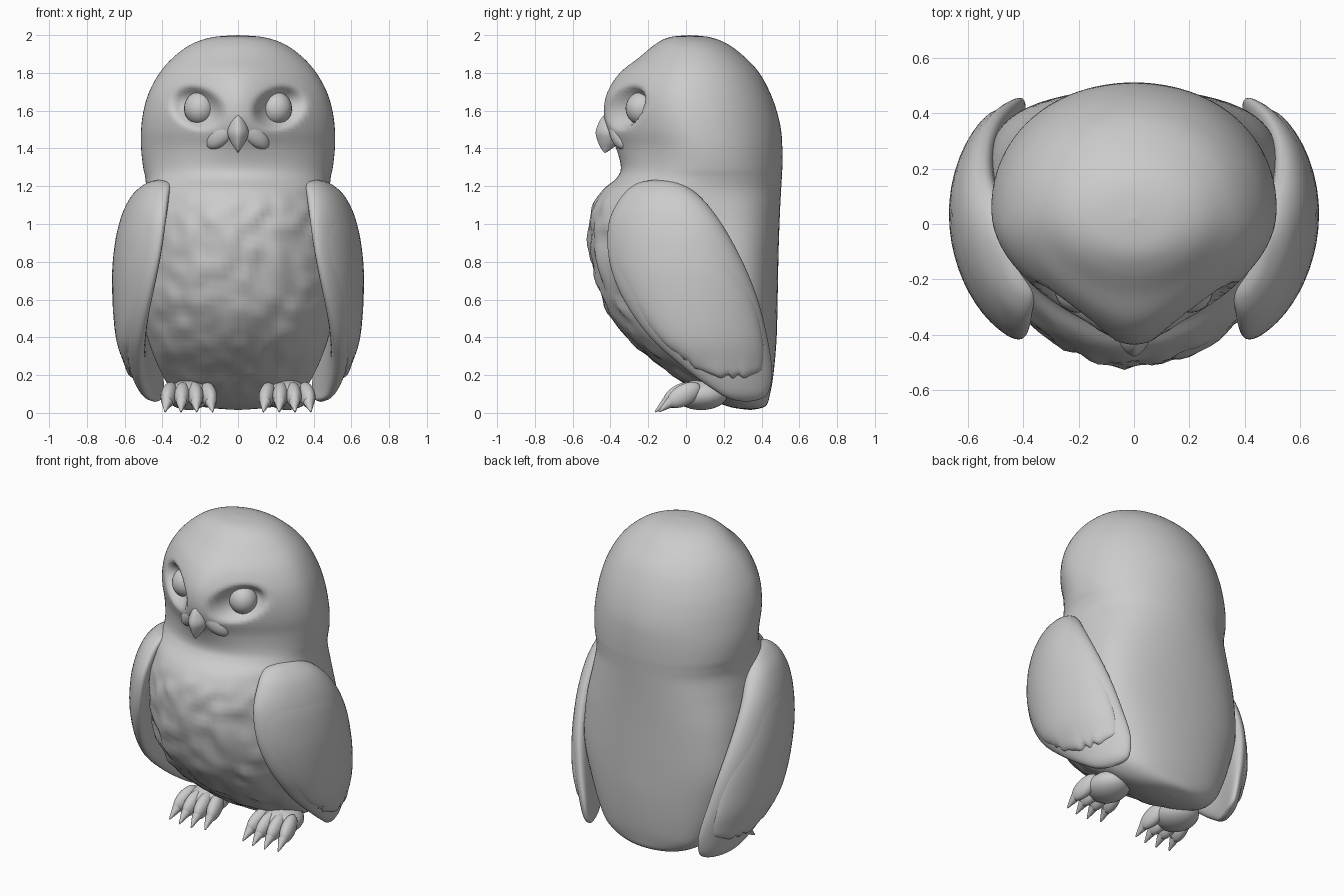
import bpy, bmesh, math
from mathutils import Vector, noise

cube = bpy.data.objects.get("Cube")
if cube:
    bpy.data.objects.remove(cube, do_unlink=True)

grey = bpy.data.materials.new("plain grey")
grey.use_nodes = True
COLOUR = (0.6, 0.6, 0.6, 1)
grey.diffuse_color = COLOUR
grey.node_tree.nodes["Principled BSDF"].inputs["Base Color"].default_value = COLOUR


def finish(ob, name):
    ob.name = name
    ob.data.materials.clear()
    ob.data.materials.append(grey)
    bpy.ops.object.select_all(action='DESELECT')
    ob.select_set(True)
    bpy.context.view_layer.objects.active = ob
    bpy.ops.object.shade_smooth_by_angle(angle=math.radians(60))
    return ob


def spline(rows, steps):
    """Smooth interpolation through rows of section values."""
    out = []
    for i in range(len(rows) - 1):
        quad = [rows[max(i - 1, 0)], rows[i], rows[i + 1], rows[min(i + 2, len(rows) - 1)]]
        for k in range(steps):
            t = k / steps
            out.append([b + 0.5 * t * (c - a + t * (2*a - 5*b + 4*c - d + t * (3*(b - c) + d - a)))
                        for a, b, c, d in zip(*quad)])
    return out + [list(rows[-1])]


def loft(name, rows, front=0, back=0, steps=6, segs=48, warp=None):
    """Rows: height, half width, front y, back y; the body adds front and back taper."""
    bm = bmesh.new()
    rings = []
    for row in spline(rows, steps):
        z, a, yf, yb = row[:4]
        p, q = row[4:6] if len(row) == 6 else (front, back)
        a = max(a, 0.0005)
        ring = []
        for k in range(segs):
            t = 2 * math.pi * k / segs
            s, c = math.sin(t), math.cos(t)
            x = a * c * (1 - (p if s < 0 else q) * s * s)
            v = Vector((x, (yf + yb) / 2 + s * (yb - yf) / 2, z))
            ring.append(bm.verts.new(warp(v, row) if warp else v))
        rings.append(ring)
    for r0, r1 in zip(rings, rings[1:]):
        for k in range(segs):
            n = (k + 1) % segs
            bm.faces.new((r0[k], r0[n], r1[n], r1[k]))
    bm.faces.new(rings[0])
    bm.faces.new(rings[-1])
    bmesh.ops.recalc_face_normals(bm, faces=bm.faces)
    me = bpy.data.meshes.new(name)
    bm.to_mesh(me)
    bm.free()
    ob = bpy.data.objects.new(name, me)
    bpy.context.collection.objects.link(ob)
    return finish(ob, name)


def ball(name, loc, scale, rot=(0, 0, 0)):
    bpy.ops.mesh.primitive_uv_sphere_add(segments=24, ring_count=14, location=loc, rotation=rot)
    ob = bpy.context.object
    ob.scale = scale
    return finish(ob, name)


def spike(name, base, tip, radius):
    base, tip = Vector(base), Vector(tip)
    bpy.ops.mesh.primitive_cone_add(vertices=12, radius1=radius, radius2=0.004,
                                    depth=(tip - base).length, location=(base + tip) / 2)
    ob = bpy.context.object
    ob.rotation_euler = (tip - base).to_track_quat('Z', 'Y').to_euler()
    return finish(ob, name)


# Head and body in one skin, with eye sockets and ruffled chest feathers
def sculpt(v, row):
    if v.y < 0.1 and v.z > 1.3:
        dx, dz = abs(v.x) - 0.215, v.z - 1.615
        u, w = dx * 0.9 + dz * 0.42, dz * 0.9 - dx * 0.42
        d = (u / 0.155) ** 2 + (w / 0.115) ** 2
        if d < 1:
            v.y += 0.095 * (1 - d) ** 2 * (1 + 2 * d)
    elif v.z < 1.2 and v.y < 0.2:
        fade = min(1, (1.2 - v.z) * 6) * min(1, (0.2 - v.y) * 4)
        v.y += fade * 0.024 * noise.noise(Vector((v.x * 12, v.y * 6, v.z * 11)))
    return v


loft("body", [
    (2.0, 0, 0.02, 0.02, 0, 0),
    (1.988, 0.14, -0.09, 0.13, 0, 0),
    (1.95, 0.25, -0.165, 0.225, 0.05, 0),
    (1.88, 0.345, -0.25, 0.315, 0.2, 0),
    (1.8, 0.415, -0.35, 0.388, 0.37, 0),
    (1.7, 0.47, -0.415, 0.443, 0.48, 0),
    (1.6, 0.5, -0.435, 0.48, 0.5, 0),
    (1.5, 0.513, -0.42, 0.503, 0.45, 0),
    (1.4, 0.513, -0.37, 0.51, 0.3, -0.02),
    (1.3, 0.502, -0.345, 0.51, 0.1, -0.06),
    (1.24, 0.49, -0.37, 0.507, 0, -0.11),
    (1.17, 0.488, -0.45, 0.503, 0, -0.19),
    (1.05, 0.5, -0.505, 0.497, 0, -0.35),
    (0.85, 0.52, -0.505, 0.49, 0, -0.53),
    (0.6, 0.52, -0.44, 0.485, 0, -0.6),
    (0.4, 0.48, -0.31, 0.48, 0, -0.5),
    (0.22, 0.41, -0.1, 0.465, 0, -0.4),
    (0.1, 0.33, 0.08, 0.445, 0, -0.3),
    (0.035, 0.2, 0.22, 0.42, 0, 0),
    (0.015, 0, 0.34, 0.34, 0, 0),
], segs=96, warp=sculpt)

# Hooked beak
loft("beak", [
    (1.59, 0, -0.42, -0.42),
    (1.55, 0.035, -0.455, -0.36),
    (1.49, 0.056, -0.478, -0.34),
    (1.44, 0.042, -0.468, -0.35),
    (1.4, 0.017, -0.45, -0.39),
    (1.375, 0, -0.43, -0.43),
], front=0.4, steps=4, segs=20)

# Wing sections carry the sideways position as the last value
WING = [
    (1.235, 0, -0.15, -0.15, 0.44),
    (1.215, 0.05, -0.26, -0.03, 0.455),
    (1.14, 0.075, -0.345, 0.08, 0.505),
    (1.0, 0.08, -0.41, 0.19, 0.555),
    (0.8, 0.08, -0.405, 0.3, 0.58),
    (0.6, 0.078, -0.33, 0.38, 0.58),
    (0.4, 0.07, -0.19, 0.43, 0.56),
    (0.23, 0.052, 0.0, 0.455, 0.53),
    (0.12, 0.038, 0.15, 0.44, 0.51),
    (0.075, 0.025, 0.23, 0.4, 0.495),
    (0.058, 0, 0.32, 0.32, 0.49),
]
COVERT = [
    (1.19, 0, -0.15, -0.15, 0.48),
    (1.14, 0.05, -0.31, 0.04, 0.515),
    (1.0, 0.07, -0.395, 0.16, 0.565),
    (0.8, 0.075, -0.39, 0.27, 0.59),
    (0.6, 0.07, -0.3, 0.36, 0.595),
    (0.4, 0.058, -0.15, 0.405, 0.59),
    (0.27, 0.045, 0.01, 0.41, 0.57),
    (0.205, 0.03, 0.11, 0.38, 0.56),
    (0.185, 0, 0.25, 0.25, 0.55),
]

for side, label in ((1, "left"), (-1, "right")):
    def bow(v, row, side=side):
        return Vector((side * (v.x + row[4] - 0.7 * (v.y - 0.05) ** 2), v.y, v.z))

    def ragged(v, row):
        low = max(0, 0.4 - v.z) / 0.2
        v.z += 0.009 * low * math.sin(v.y * 70 + 2 * math.sin(v.y * 25))
        return bow(v, row)

    loft(label + "_wing", WING, front=-0.25, back=-0.25, warp=bow)
    loft(label + "_wing_coverts", COVERT, front=-0.25, back=-0.25, warp=ragged)

    # Eye and the feather pad beside the beak
    ball(label + "_eye", (side * 0.203, -0.235, 1.612), (0.083, 0.085, 0.088))
    ball(label + "_beak_pad", (side * 0.085, -0.355, 1.475), (0.105, 0.045, 0.055),
         (0, side * 0.72, side * 0.4))

    # Foot with front toes and claws
    ball(label + "_foot", (side * 0.26, 0.08, 0.095), (0.12, 0.14, 0.08))
    for i, (off, reach) in enumerate(((-0.105, 0.02), (-0.035, 0), (0.035, 0), (0.105, 0.02))):
        x = side * (0.26 + off)
        splay = side * off * 0.2
        ball(f"{label}_toe_{i + 1}", (x, -0.03 + reach, 0.095), (0.042, 0.1, 0.056),
             (0.5, 0, side * off * 2))
        spike(f"{label}_claw_{i + 1}", (x + splay * 0.5, -0.1 + reach, 0.058),
              (x + splay, -0.163 + reach, 0.006), 0.03)
